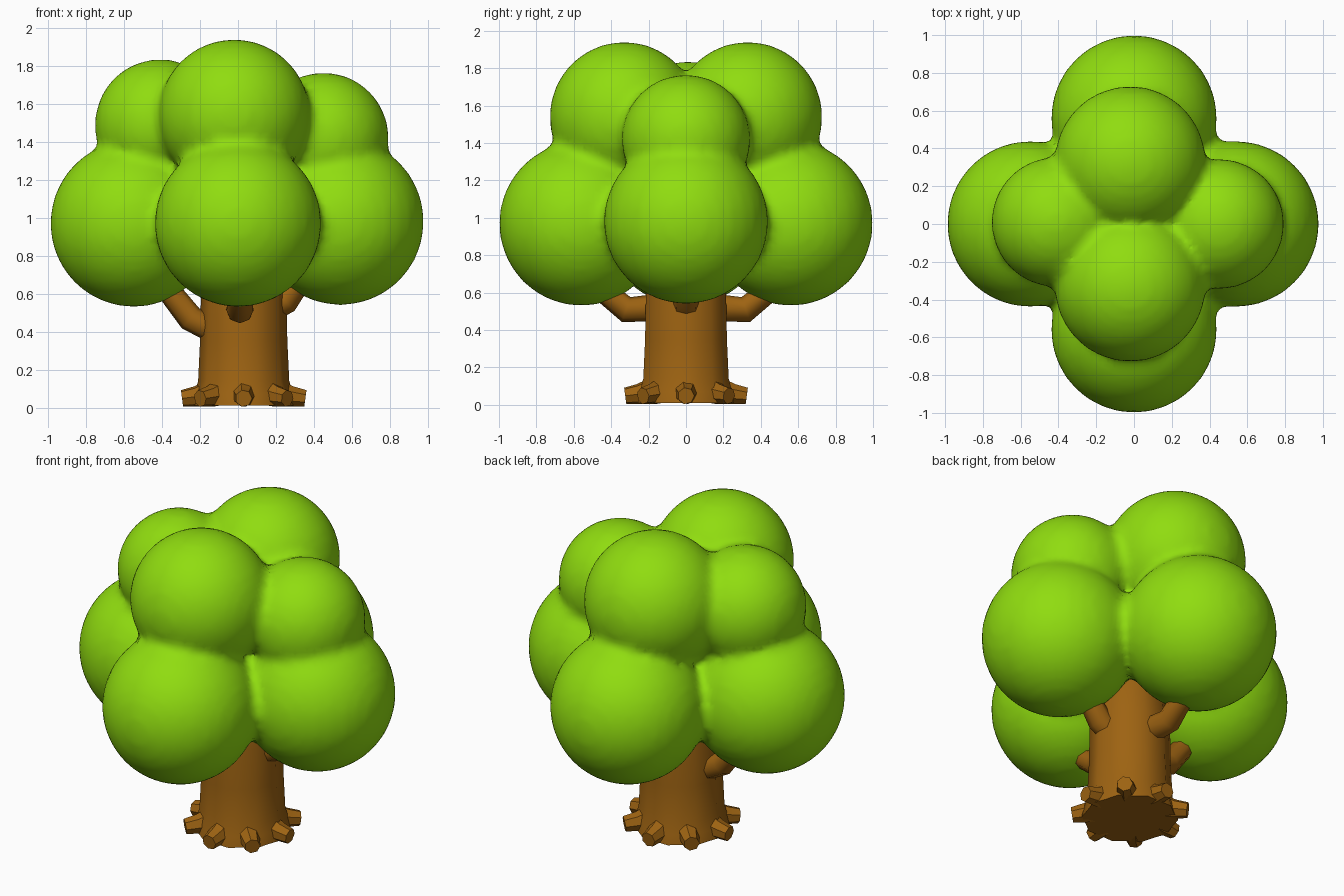
import bpy, bmesh, math
from mathutils import Vector, Matrix

cube = bpy.data.objects.get("Cube")
if cube:
    bpy.data.objects.remove(cube, do_unlink=True)


def material(name, rgb):
    mat = bpy.data.materials.new(name)
    mat.use_nodes = True
    mat.diffuse_color = (*rgb, 1)
    mat.node_tree.nodes["Principled BSDF"].inputs["Base Color"].default_value = (*rgb, 1)
    return mat


leaf_green = material("leaf green", (0.28, 0.72, 0.005))
bark_brown = material("bark brown", (0.34, 0.125, 0.006))


def finish(name, bm, mat, angle):
    bmesh.ops.recalc_face_normals(bm, faces=bm.faces)
    mesh = bpy.data.meshes.new(name)
    bm.to_mesh(mesh)
    bm.free()
    mesh.materials.append(mat)
    obj = bpy.data.objects.new(name, mesh)
    bpy.context.collection.objects.link(obj)
    bpy.ops.object.select_all(action='DESELECT')
    obj.select_set(True)
    bpy.context.view_layer.objects.active = obj
    bpy.ops.object.shade_smooth_by_angle(angle=math.radians(angle))
    return obj


def tube(name, path, sides, flute=0.0):
    """Loft rings through (point, radius) pairs, with optional bark flutes."""
    bm = bmesh.new()
    points = [Vector(p) for p, r in path]
    rings = []
    for i, (p, radius) in enumerate(path):
        way = points[min(i + 1, len(points) - 1)] - points[max(i - 1, 0)]
        turn = way.to_track_quat('Z', 'Y')
        ring = []
        for k in range(sides):
            a = math.tau * k / sides
            r = radius * (1 - flute * (k % 2))
            ring.append(bm.verts.new(points[i] + turn @ Vector((r * math.cos(a), r * math.sin(a), 0))))
        rings.append(ring)
    for low, high in zip(rings, rings[1:]):
        for k in range(sides):
            n = (k + 1) % sides
            bm.faces.new((low[k], low[n], high[n], high[k]))
    bm.faces.new(rings[0])
    bm.faces.new(rings[-1])
    return finish(name, bm, bark_brown, 50)


# Foliage: four large lower balls and four smaller upper ones, blended together
balls = [
    ((-0.55, 0, 0.97), 0.44), ((0.54, 0, 0.98), 0.44),
    ((0, -0.56, 0.97), 0.44), ((0, 0.56, 0.97), 0.44),
    ((-0.02, -0.33, 1.54), 0.4), ((-0.02, 0.33, 1.54), 0.4),
    ((-0.41, 0.01, 1.49), 0.345), ((0.45, 0, 1.42), 0.345),
]
bm = bmesh.new()
for centre, radius in balls:
    bmesh.ops.create_uvsphere(bm, u_segments=32, v_segments=20, radius=radius,
                              matrix=Matrix.Translation(centre))
foliage = finish("foliage", bm, leaf_green, 180)
remesh = foliage.modifiers.new("merge balls", 'REMESH')
remesh.mode = 'VOXEL'
remesh.voxel_size = 0.03
remesh.use_smooth_shade = True
smooth = foliage.modifiers.new("soften seams", 'SMOOTH')
smooth.factor = 0.5
smooth.iterations = 5

# Trunk: fluted column with a flared foot
axis = 0.03
tube("trunk", [((axis, 0, 0.01), 0.27), ((axis, 0, 0.07), 0.26), ((axis, 0, 0.14), 0.24),
               ((axis, 0, 0.35), 0.23), ((axis, 0, 0.6), 0.225), ((axis, 0, 0.85), 0.2),
               ((axis, 0, 1.15), 0.08)], 20, 0.06)

# Roots: short stubs all around the foot
for i in range(8):
    a = math.tau * i / 8
    c, s = math.cos(a), math.sin(a)
    tube(f"root_{i + 1}", [((axis + c * d, s * d, z), r) for d, z, r in
                           ((0.14, 0.09, 0.075), (0.25, 0.058, 0.056), (0.325, 0.048, 0.045))], 7)

# Branches: bent limbs reaching into the foliage
branches = {
    "front_branch": ((0.01, -0.14, 0.52), (0.01, -0.32, 0.51), (0.01, -0.48, 0.64)),
    "back_branch": ((0.01, 0.14, 0.52), (0.01, 0.32, 0.51), (0.01, 0.48, 0.64)),
    "right_branch": ((-0.1, 0, 0.4), (-0.25, 0, 0.47), (-0.4, 0, 0.66)),
    "left_branch": ((0.12, 0, 0.5), (0.25, 0, 0.56), (0.36, 0, 0.72)),
}
for name, path in branches.items():
    tube(name, list(zip(path, (0.075, 0.07, 0.06))), 8)
